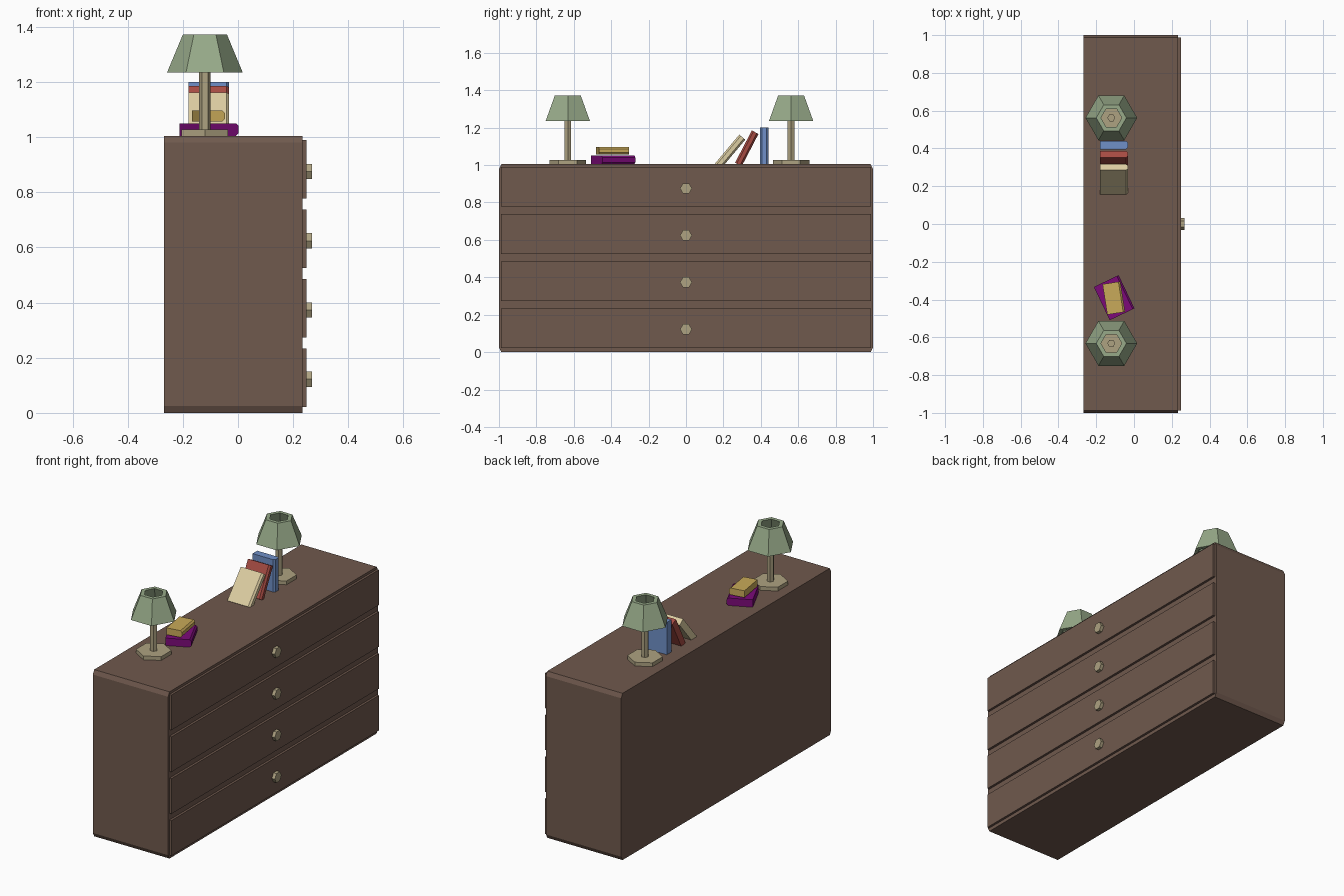
import bpy, math
from mathutils import Matrix, Vector

if "Cube" in bpy.data.objects:
    bpy.data.objects.remove(bpy.data.objects["Cube"])


def material(name, rgb):
    m = bpy.data.materials.new(name)
    m.diffuse_color = (*rgb, 1)
    m.use_nodes = True
    m.node_tree.nodes["Principled BSDF"].inputs["Base Color"].default_value = m.diffuse_color
    return m


brown = material("brown_wood", (.16, .10, .075))
brass = material("brass", (.42, .36, .22))
green = material("green_shade", (.31, .40, .25))


def make(name, verts, faces, mat, matrix=Matrix()):
    me = bpy.data.meshes.new(name)
    me.from_pydata([matrix @ Vector(v) for v in verts], [], faces)
    me.materials.append(mat)
    ob = bpy.data.objects.new(name, me)
    bpy.context.collection.objects.link(ob)
    return ob


def prism(name, profile, h0, h1, mat, matrix=Matrix()):
    """Extrude a counter-clockwise outline from h0 to h1 along local z."""
    n = len(profile)
    verts = [(x, y, h) for h in (h0, h1) for x, y in profile]
    faces = [(i, (i + 1) % n, n + (i + 1) % n, n + i) for i in range(n)]
    faces += [tuple(reversed(range(n))), tuple(range(n, 2 * n))]
    return make(name, verts, faces, mat, matrix)


def hexagon(r, turn=0):
    return [(r * math.cos(turn + i * math.pi / 3), r * math.sin(turn + i * math.pi / 3))
            for i in range(6)]


# local x,y,z -> world y,z,x, for parts extruded towards the drawer side
SIDE = Matrix(((0, 0, 1, 0), (1, 0, 0, 0), (0, 1, 0, 0), (0, 0, 0, 1)))
TOP = 1.005

# dresser body with chamfered long edges
cy, cz = .013, .025
prism("dresser_body",
      [(-1 + cy, 0), (1 - cy, 0), (1, cz), (1, TOP - cz),
       (1 - cy, TOP), (-1 + cy, TOP), (-1, TOP - cz), (-1, cz)],
      -.268, .234, brown, SIDE)

# drawers and knobs
for i in range(4):
    z = .127 + i * .2523
    prism(f"drawer_front_{i + 1}",
          [(-.988, z - .106), (.988, z - .106), (.988, z + .106), (-.988, z + .106)],
          .23, .248, brown, SIDE)
    prism(f"drawer_knob_{i + 1}", hexagon(.032), .245, .268, brass,
          Matrix.Translation((0, 0, .122 + i * .251)) @ SIDE)


# lamps
def lamp(side, y):
    at = Matrix.Translation((-.12, y, 0))
    prism(f"lamp_base_{side}", hexagon(.097, math.pi / 6), TOP, 1.028, brass, at)
    prism(f"lamp_post_{side}", hexagon(.021), 1.02, 1.27, brass, at)
    rings = [(.137, 1.235), (.08, 1.372), (.055, 1.372), (.112, 1.235)]
    verts = [(x, yy, z) for r, z in rings for x, yy in hexagon(r)]
    faces = [(a * 6 + i, a * 6 + (i + 1) % 6, (a + 1) % 4 * 6 + (i + 1) % 6, (a + 1) % 4 * 6 + i)
             for a in range(4) for i in range(6)]
    make(f"lamp_shade_{side}", verts, faces, green, at)


lamp("left", -.632)
lamp("right", .562)


# books: local x = width with bevelled spine at +x, y = thickness, z = length
def book(name, w, t, length, rgb, matrix):
    b = .01
    prism(name, [(-w / 2, 0), (w / 2 - b, 0), (w / 2, b), (w / 2, t - b),
                 (w / 2 - b, t), (-w / 2, t)], 0, length, material(name, rgb), matrix)


def leaning(y, z, lean):
    return Matrix.Translation((-.106, y, z)) @ Matrix.Rotation(-math.radians(lean), 4, 'X')


def lying(x, y, z, turn, length):
    return (Matrix.Translation((x, y, z)) @ Matrix.Rotation(math.radians(turn), 4, 'Z')
            @ Matrix.Translation((0, length / 2, 0)) @ Matrix.Rotation(math.pi / 2, 4, 'X'))


book("blue_book", .148, .045, .195, (.16, .28, .58), leaning(.395, TOP, 0))
book("red_book", .148, .04, .195, (.38, .07, .055), leaning(.262, 1.012, 27.5))
book("cream_book", .148, .042, .202, (.72, .61, .36), leaning(.155, 1.008, 40))
book("magenta_book", .145, .045, .195, (.2, .003, .19), lying(-.105, -.39, TOP, 25.5, .195))
book("gold_book", .095, .041, .163, (.58, .40, .10), lying(-.107, -.392, 1.056, 9, .163))
